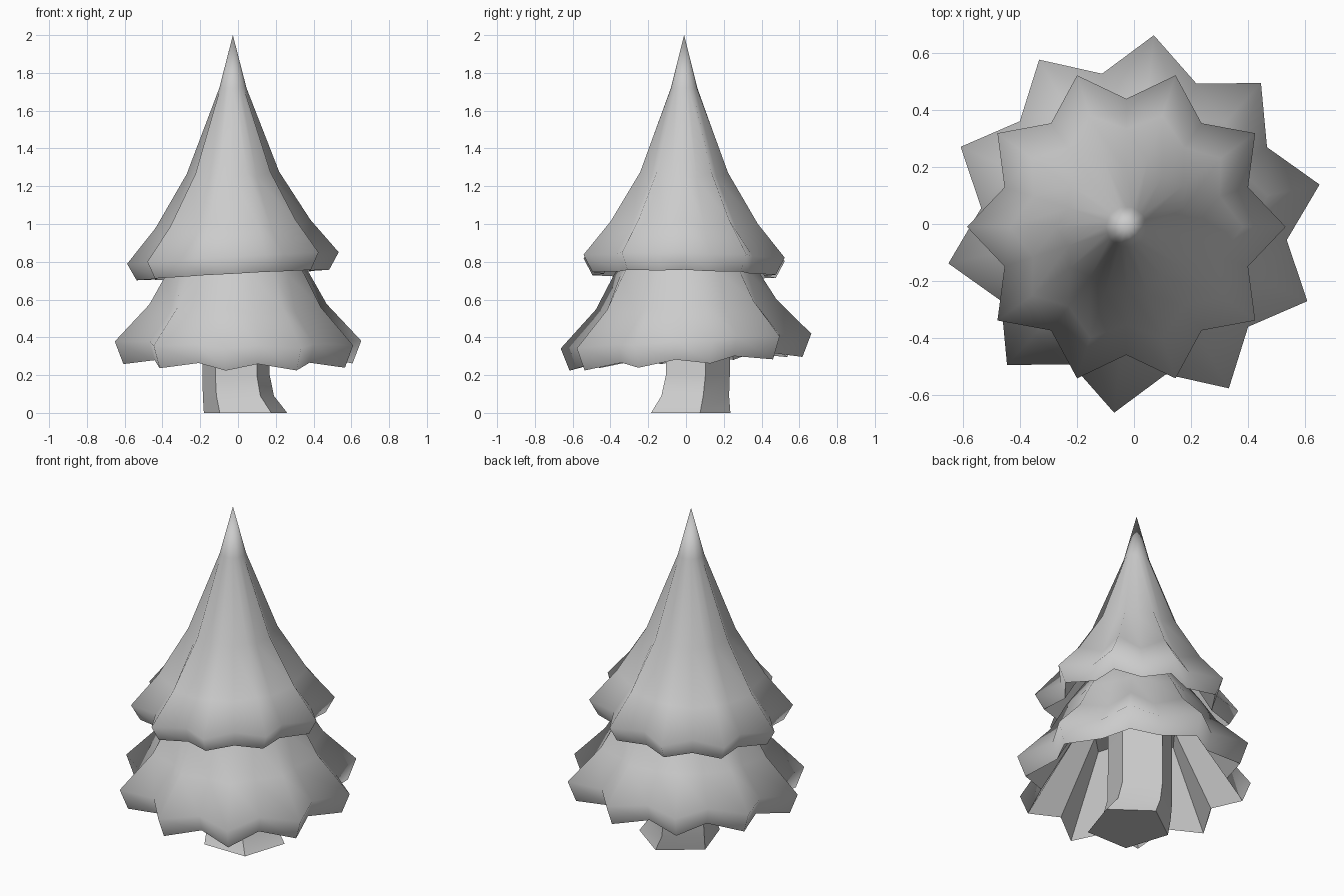
import bpy, bmesh, math

if "Cube" in bpy.data.objects:
    bpy.data.objects.remove(bpy.data.objects["Cube"])


def finish(name, bm, angle):
    bmesh.ops.recalc_face_normals(bm, faces=bm.faces[:])
    mesh = bpy.data.meshes.new(name)
    bm.to_mesh(mesh)
    bm.free()
    ob = bpy.data.objects.new(name, mesh)
    bpy.context.collection.objects.link(ob)
    bpy.ops.object.select_all(action='DESELECT')
    ob.select_set(True)
    bpy.context.view_layer.objects.active = ob
    bpy.ops.object.shade_smooth_by_angle(angle=math.radians(angle))
    return ob


def bridge(bm, a, b):
    n = len(a)
    for i in range(n):
        bm.faces.new((a[i], a[(i + 1) % n], b[(i + 1) % n], b[i]))


def tier(name, center, turn, apex, rings, inner_apex, tilt):
    """Star-shaped skirt; rings = (tip radius, tip z, valley radius, valley z, tilt weight)."""
    bm = bmesh.new()
    loops = []
    for rt, zt, rv, zv, w in rings:
        loop = []
        for i in range(20):
            a = math.radians(turn + 18 * i)
            r, z = (rt, zt) if i % 2 == 0 else (rv, zv)
            x, y = r * math.cos(a), r * math.sin(a)
            z += w * (x * tilt[0] + y * tilt[1])
            loop.append(bm.verts.new((center[0] + x, center[1] + y, z)))
        loops.append(loop)
    for a, b in zip(loops, loops[1:]):
        bridge(bm, a, b)
    inside = range(len(bm.faces) - 20, len(bm.faces))
    for z, loop in ((apex, loops[0]), (inner_apex, loops[-1])):
        top = bm.verts.new((center[0], center[1], z))
        for i in range(20):
            bm.faces.new((top, loop[i], loop[(i + 1) % 20]))
    ob = finish(name, bm, 95)
    for i in inside:                      # faceted pleats on the underside
        ob.data.polygons[i].use_smooth = False
    return ob


# Upper foliage cone with deep hollow underside
tier("upper_foliage", (-0.027, -0.01), 0, 2.0, [
    (0.072, 1.72, 0.07, 1.72, 0),
    (0.245, 1.27, 0.215, 1.24, 0.5),
    (0.41, 1.00, 0.345, 0.96, 1),
    (0.56, 0.82, 0.45, 0.82, 1),
    (0.51, 0.73, 0.425, 0.73, 1),
    (0.27, 1.08, 0.23, 1.08, 1)], 1.2, (0.055, -0.015))

# Lower foliage skirt with deep hollow underside
tier("lower_foliage", (0, 0), 12, 1.1, [
    (0.22, 0.98, 0.20, 0.98, 0),
    (0.385, 0.74, 0.355, 0.74, 0.5),
    (0.48, 0.575, 0.41, 0.55, 1),
    (0.667, 0.38, 0.54, 0.39, 1),
    (0.62, 0.26, 0.51, 0.29, 1),
    (0.35, 0.68, 0.27, 0.70, 1)], 0.75, (-0.01, 0.06))

# Five-sided leaning trunk: center x, center y, radius, z
bm = bmesh.new()
loops = []
for cx, cy, r, z in [(0.04, 0.003, 0.232, 0), (0.002, 0.03, 0.198, 0.09),
                     (-0.01, 0.045, 0.187, 0.2), (-0.01, 0.045, 0.185, 0.7)]:
    loops.append([bm.verts.new((cx + r * math.cos(math.radians(90 + 72 * k)),
                                cy + r * math.sin(math.radians(90 + 72 * k)), z))
                  for k in range(5)])
for a, b in zip(loops, loops[1:]):
    bridge(bm, a, b)
bm.faces.new(loops[0])
bm.faces.new(loops[-1])
finish("trunk", bm, 40)
